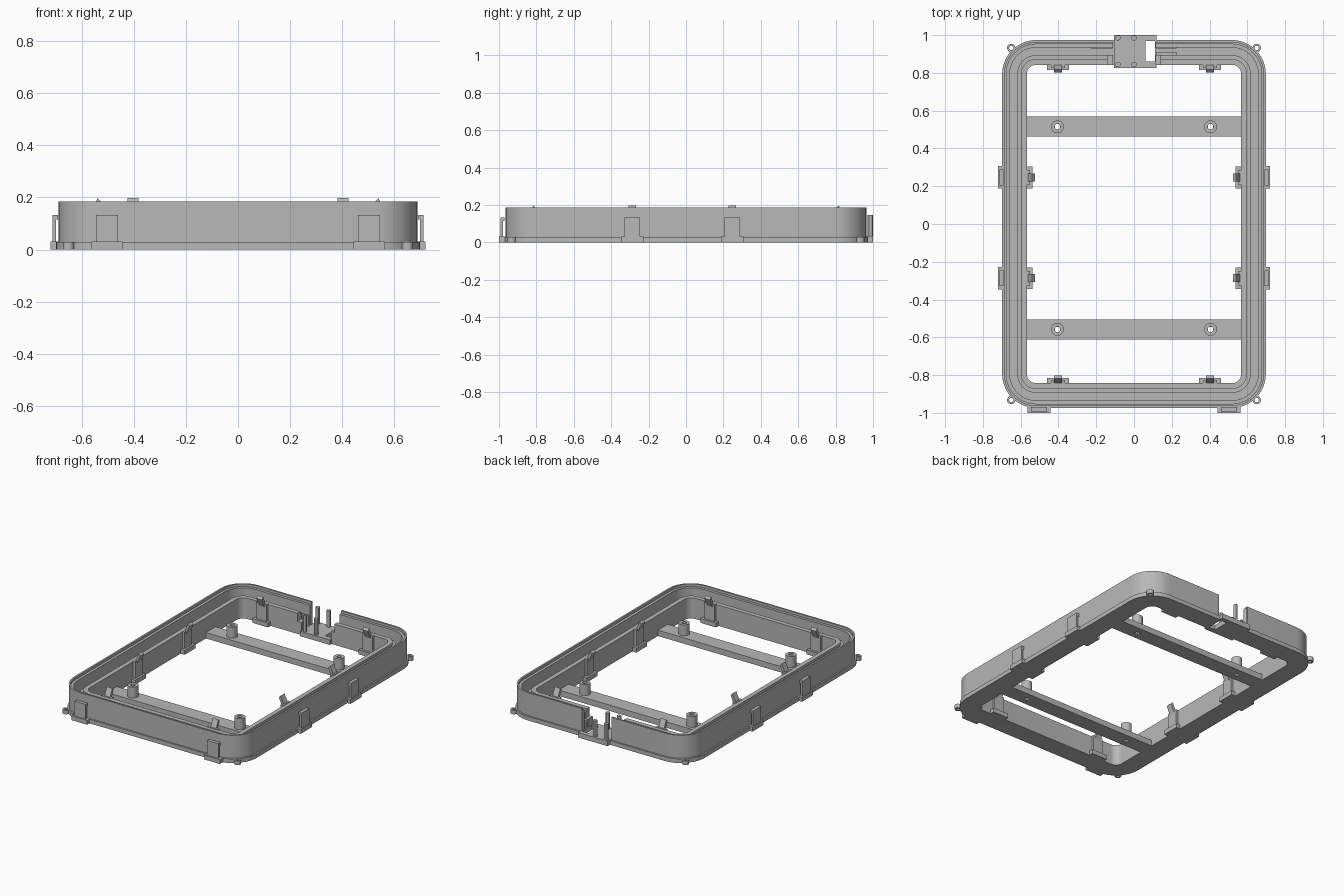
import bpy, bmesh, math
from mathutils import Matrix, Vector

if "Cube" in bpy.data.objects:
    bpy.data.objects.remove(bpy.data.objects["Cube"])

grey = bpy.data.materials.new("plain grey")
grey.use_nodes = True
COLOR = (0.48, 0.48, 0.48, 1)
grey.diffuse_color = COLOR
grey.node_tree.nodes["Principled BSDF"].inputs["Base Color"].default_value = COLOR

HX, HY, R = 0.698, 0.974, 0.18      # outer half sizes and corner radius
IX, IY = 0.567, 0.845               # opening half sizes


def finish(name, bm):
    bmesh.ops.recalc_face_normals(bm, faces=bm.faces)
    mesh = bpy.data.meshes.new(name)
    bm.to_mesh(mesh)
    bm.free()
    obj = bpy.data.objects.new(name, mesh)
    bpy.context.collection.objects.link(obj)
    mesh.materials.append(grey)
    return obj


def smooth(obj):
    bpy.ops.object.select_all(action="DESELECT")
    obj.select_set(True)
    bpy.context.view_layer.objects.active = obj
    bpy.ops.object.shade_smooth_by_angle(angle=math.radians(30))


def box(name, x0, x1, y0, y1, z0, z1):
    bm = bmesh.new()
    bmesh.ops.create_cube(bm, size=1)
    bmesh.ops.scale(bm, vec=(x1 - x0, y1 - y0, z1 - z0), verts=bm.verts)
    bmesh.ops.translate(bm, vec=((x0 + x1) / 2, (y0 + y1) / 2, (z0 + z1) / 2), verts=bm.verts)
    return finish(name, bm)


def lathe(name, profile, x, y, steps=24):
    """Spin a closed (radius, z) profile about an upright axis."""
    bm = bmesh.new()
    rings = [[bm.verts.new((x + r * math.cos(a), y + r * math.sin(a), z)) for r, z in profile]
             for a in (math.tau * i / steps for i in range(steps))]
    skin(bm, rings)
    obj = finish(name, bm)
    smooth(obj)
    return obj


def skin(bm, rings):
    """Join a closed series of closed sections."""
    for i, a in enumerate(rings):
        b = rings[(i + 1) % len(rings)]
        for j in range(len(a)):
            k = (j + 1) % len(a)
            bm.faces.new((a[j], b[j], b[k], a[k]))


def tube(name, x, y, r_in, r_out, z0, z1):
    return lathe(name, [(r_in, z0), (r_out, z0), (r_out, z1), (r_in, z1)], x, y)


def cut(target, x0, x1, y0, y1, z0, z1):
    cutter = box("cutter", x0, x1, y0, y1, z0, z1)
    cutter.hide_render = True
    cutter.hide_viewport = False
    mod = target.modifiers.new("cut", "BOOLEAN")
    mod.operation, mod.solver, mod.object = "DIFFERENCE", "EXACT", cutter
    bpy.ops.object.select_all(action="DESELECT")
    target.select_set(True)
    bpy.context.view_layer.objects.active = target
    bpy.ops.object.modifier_apply(modifier=mod.name)
    bpy.data.objects.remove(cutter)


def sweep_frame(name, section, steps=12):
    """Sweep a section of (inset, height) points round the rounded rectangle."""
    bm = bmesh.new()
    rings = []
    for q, (sx, sy) in enumerate([(1, 1), (-1, 1), (-1, -1), (1, -1)]):
        for i in range(steps + 1):
            a = math.pi / 2 * (q + i / steps)
            rings.append([bm.verts.new((sx * (HX - R) + (R - d) * math.cos(a),
                                        sy * (HY - R) + (R - d) * math.sin(a), z))
                          for d, z in section])
    skin(bm, rings)
    return finish(name, bm)


# Frame: flanged floor, tall lipped outer wall, lower stepped inner wall
frame = sweep_frame("channel_frame", [
    (0, 0), (0, 0.028), (0.01, 0.028), (0.01, 0.185), (0.022, 0.185), (0.022, 0.168),
    (0.04, 0.168), (0.04, 0.03), (0.08, 0.03), (0.08, 0.125), (0.1, 0.125),
    (0.1, 0.142), (HX - IX, 0.142), (HX - IX, 0)])

# Gap in the rear walls, with the connector opening
cut(frame, -0.11, 0.115, 0.8, 1.1, 0.025, 0.3)
cut(frame, -0.14, 0.14, 0.8, 0.9, 0.085, 0.3)
cut(frame, 0.06, 0.11, 0.86, 0.97, -0.1, 0.1)
smooth(frame)

# Connector plate and pins
plate = box("connector_plate", -0.106, 0.118, 0.825, 1.0, 0, 0.034)
cut(plate, 0.06, 0.11, 0.86, 0.97, -0.1, 0.1)
for x in (-0.085, 0):
    for y in (0.845, 0.985):
        lathe("connector_pin", [(0.001, 0.02), (0.014, 0.02), (0.014, 0.145), (0.001, 0.145)], x, y, 12)

# Cable guides beside the gap
box("left_cable_guide", 0.12, 0.225, 0.93, 0.94, 0.03, 0.1)
box("left_cable_block", 0.12, 0.225, 0.865, 0.91, 0.03, 0.07)
for y in (0.928, 0.95):
    box("right_cable_guide", -0.23, -0.115, y, y + 0.01, 0.03, 0.1)

# Cross bars with hollow mounting posts
for y in (0.515, -0.558):
    bar = box("cross_bar", -IX, IX, y - 0.053, y + 0.053, 0, 0.04)
    for x in (-0.405, 0.405):
        cut(bar, x - 0.014, x + 0.014, y - 0.014, y + 0.014, -0.1, 0.1)
        tube("mounting_post", x, y, 0.015, 0.034, 0.035, 0.115)

# Corner eyelets
for x in (-0.65, 0.65):
    for y in (-0.932, 0.932):
        tube("corner_eyelet", x, y, 0.011, 0.022, 0, 0.028)


def place(obj, origin, outward):
    """Turn a part so that its local +y points outward, then move it."""
    angle = math.atan2(outward[1], outward[0]) - math.pi / 2
    obj.data.transform(Matrix.Translation(Vector(origin)) @ Matrix.Rotation(angle, 4, "Z"))


def outer_clip(origin, outward):
    place(box("outer_clip_foot", -0.06, 0.06, -0.01, 0.026, 0, 0.03), origin, outward)
    place(box("outer_clip_leg", -0.042, 0.042, 0.004, 0.018, 0.02, 0.132), origin, outward)
    place(box("outer_clip_catch", -0.042, 0.042, -0.004, 0.01, 0.115, 0.132), origin, outward)


def inner_clip(origin, inward):
    place(box("inner_clip_foot", -0.058, 0.058, -0.01, 0.03, 0, 0.03), origin, inward)
    place(box("inner_clip_leg", -0.038, 0.038, -0.005, 0.016, 0, 0.145), origin, inward)
    bm = bmesh.new()
    points = [(0, 0.135), (0.014, 0.12), (0.042, 0.183), (0.028, 0.197)]
    face = bm.faces.new([bm.verts.new((-0.021, y, z)) for y, z in points])
    end = bmesh.ops.extrude_face_region(bm, geom=[face])["geom"]
    bmesh.ops.translate(bm, vec=(0.042, 0, 0), verts=[v for v in end if isinstance(v, bmesh.types.BMVert)])
    place(finish("inner_clip_hook", bm), origin, inward)


# Clips on both long sides, then on the ends
for s in (-1, 1):
    for y in (0.247, -0.287):
        outer_clip((s * (HX - 0.004), y, 0), (s, 0))
        inner_clip((s * IX, y, 0), (-s, 0))
    outer_clip((s * 0.503, -HY, 0), (0, -1))
    for t in (-1, 1):
        inner_clip((s * 0.402, t * IY, 0), (0, -t))
